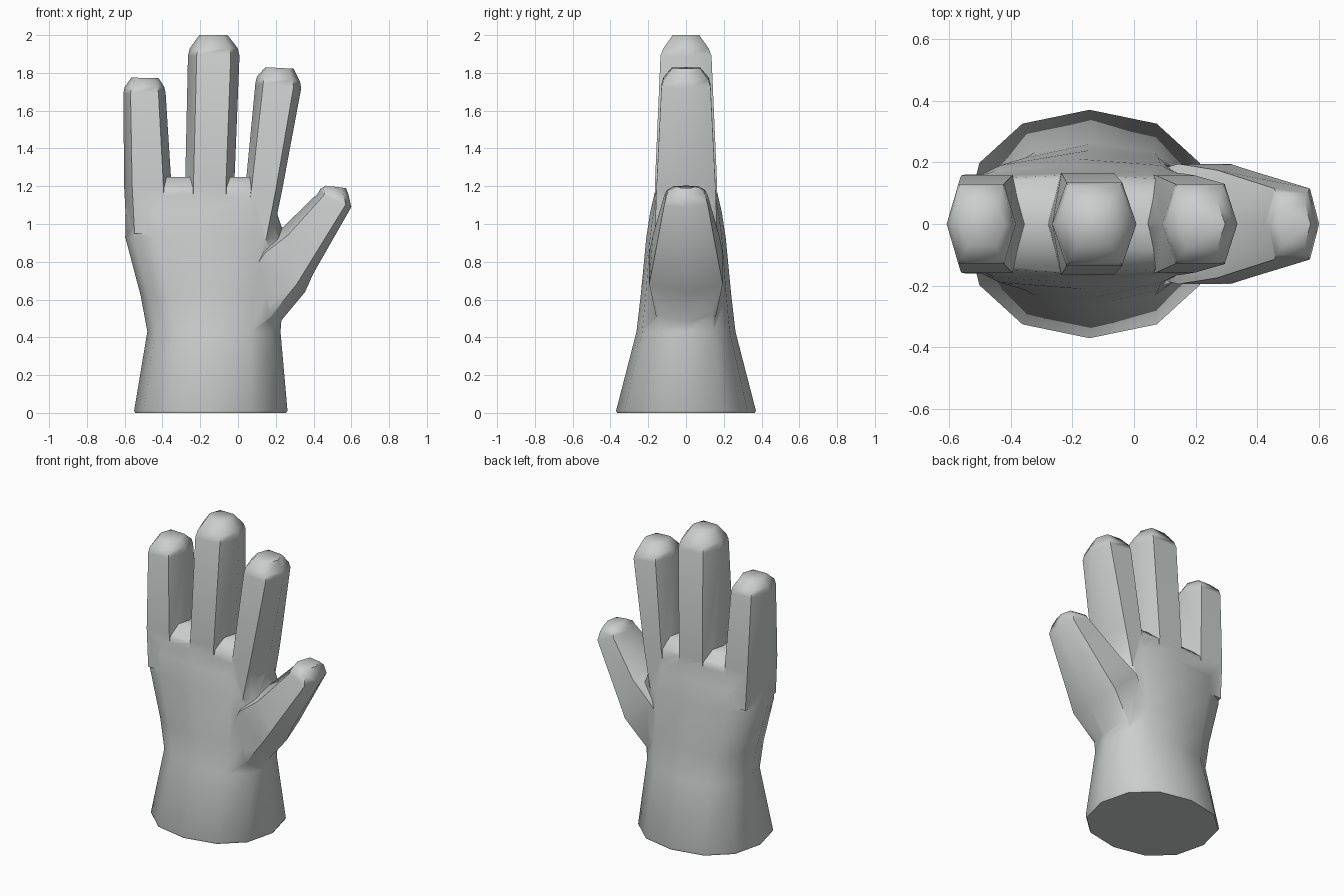
import bpy, bmesh, math

if "Cube" in bpy.data.objects:
    bpy.data.objects.remove(bpy.data.objects["Cube"])

grey = bpy.data.materials.new("soft grey")
grey.diffuse_color = (0.6, 0.62, 0.61, 1)
grey.use_nodes = True
grey.node_tree.nodes["Principled BSDF"].inputs["Base Color"].default_value = grey.diffuse_color


def loft(name, rings):
    """Skin closed rings of points and cap both ends."""
    bm = bmesh.new()
    loops = [[bm.verts.new(p) for p in r] for r in rings]
    n = len(loops[0])
    for lo, hi in zip(loops, loops[1:]):
        for i in range(n):
            j = (i + 1) % n
            bm.faces.new((lo[i], lo[j], hi[j], hi[i]))
    bm.faces.new(loops[0][::-1])
    bm.faces.new(loops[-1])
    bmesh.ops.recalc_face_normals(bm, faces=bm.faces)
    me = bpy.data.meshes.new(name)
    bm.to_mesh(me)
    bm.free()
    me.materials.append(grey)
    ob = bpy.data.objects.new(name, me)
    bpy.context.collection.objects.link(ob)
    return ob


def oval(z, x0, x1, d, power, n=12):
    """Flattened oval section of the cuff and palm."""
    pts = []
    for i in range(n):
        c, s = (f(2 * math.pi * i / n) for f in (math.cos, math.sin))
        pts.append(((x0 + x1) / 2 + (x1 - x0) / 2 * math.copysign(abs(c) ** power, c),
                    d * math.copysign(abs(s) ** power, s), z))
    return pts


def hexagon(ax, az, bx, bz, d, inset=0.17):
    """Six-sided section spanning edge a to edge b, with half depth d."""
    def at(t, y):
        return (ax + (bx - ax) * t, y, az + (bz - az) * t)
    return [at(0, 0), at(inset, -d), at(1 - inset, -d),
            at(1, 0), at(1 - inset, d), at(inset, d)]


# Cuff and palm
palm = loft("glove", [oval(*s) for s in (
    (0.0, -0.545, 0.255, 0.365, 0.9),
    (0.012, -0.55, 0.262, 0.37, 0.9),
    (0.43, -0.48, 0.225, 0.262, 0.85),
    (0.62, -0.515, 0.24, 0.24, 0.8),
    (0.93, -0.597, 0.25, 0.21, 0.7),
    (1.06, -0.595, 0.205, 0.19, 0.65),
    (1.19, -0.575, 0.20, 0.16, 0.6),
    (1.25, -0.52, 0.17, 0.09, 0.6))])

# Fingers and thumb: rows of (edge a x, z, edge b x, z, half depth)
digits = {
    "little_finger": ((-0.59, 0.95, -0.34, 0.95, 0.16), (-0.603, 1.2, -0.352, 1.2, 0.157),
                      (-0.607, 1.69, -0.383, 1.69, 0.13), (-0.60, 1.725, -0.39, 1.725, 0.12),
                      (-0.565, 1.775, -0.42, 1.772, 0.07)),
    "middle_finger": ((-0.29, 0.95, -0.01, 0.95, 0.16), (-0.28, 1.2, -0.02, 1.2, 0.165),
                      (-0.265, 1.89, 0.008, 1.89, 0.135), (-0.255, 1.93, -0.001, 1.93, 0.12),
                      (-0.205, 2.0, -0.055, 2.0, 0.07)),
    "index_finger": ((0.0, 0.92, 0.18, 0.92, 0.165), (0.04, 1.2, 0.232, 1.17, 0.157),
                     (0.092, 1.745, 0.335, 1.72, 0.13), (0.10, 1.78, 0.328, 1.755, 0.12),
                     (0.145, 1.83, 0.295, 1.822, 0.075)),
    "thumb": ((0.18, 0.43, -0.05, 0.66, 0.15), (0.355, 0.64, 0.10, 0.89, 0.195),
              (0.40, 0.74, 0.24, 0.985, 0.175), (0.60, 1.09, 0.425, 1.165, 0.115),
              (0.585, 1.155, 0.435, 1.185, 0.10), (0.572, 1.19, 0.465, 1.203, 0.065)),
}
for name, rows in digits.items():
    part = loft(name, [hexagon(*r) for r in rows])
    mod = palm.modifiers.new(name, 'BOOLEAN')
    mod.operation = 'UNION'
    mod.solver = 'EXACT'
    mod.object = part
    bpy.context.view_layer.objects.active = palm
    palm.select_set(True)
    bpy.ops.object.modifier_apply(modifier=name)
    bpy.data.objects.remove(part)

# Soft shading, with the cuff rim kept sharp
bpy.ops.object.shade_smooth_by_angle(angle=math.radians(60))
